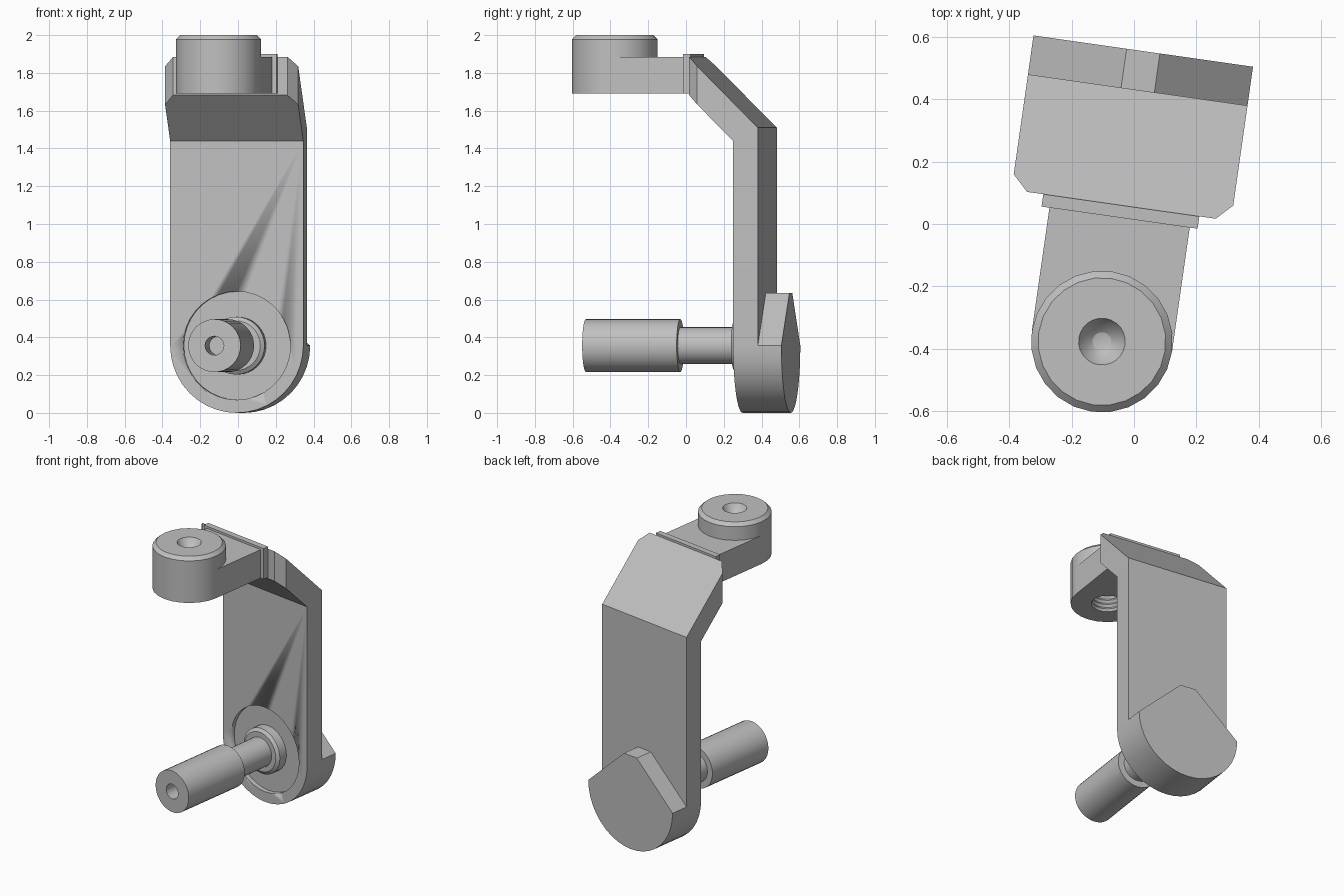
import bpy, bmesh, math
from mathutils import Matrix

if "Cube" in bpy.data.objects:
    bpy.data.objects.remove(bpy.data.objects["Cube"])

grey = bpy.data.materials.new("plain_grey")
grey.use_nodes = True
grey.diffuse_color = (0.527, 0.527, 0.527, 1)
grey.node_tree.nodes["Principled BSDF"].inputs["Base Color"].default_value = (0.527, 0.527, 0.527, 1)

# Whole part is turned slightly about the vertical hub axis
PLACE = Matrix.Translation((-0.103, -0.3775, 0)) @ Matrix.Rotation(math.radians(-8.1), 4, 'Z')
HALF = 0.356          # plate half width and bottom radius
AXIS_Z = 0.356        # height of the shaft axis
HUB_R = 0.2275
PLATE_FRONT, PLATE_BACK = 0.684, 0.816
ARM_END, BRACKET_FRONT = 0.402, 0.442
ARM_LOW, ARM_TOP = 1.692, 1.885


def finish(name, bm):
    bmesh.ops.remove_doubles(bm, verts=bm.verts, dist=1e-5)
    bmesh.ops.recalc_face_normals(bm, faces=bm.faces)
    bm.transform(PLACE)
    mesh = bpy.data.meshes.new(name)
    bm.to_mesh(mesh)
    bm.free()
    mesh.materials.append(grey)
    obj = bpy.data.objects.new(name, mesh)
    bpy.context.collection.objects.link(obj)
    bpy.ops.object.select_all(action='DESELECT')
    obj.select_set(True)
    bpy.context.view_layer.objects.active = obj
    bpy.ops.object.shade_smooth_by_angle(angle=math.radians(25))
    return obj


def prism(outline, axis, low, high):
    """Extrude a closed 2D outline along x, y or z."""
    bm = bmesh.new()

    def put(p, d):
        return {'x': (d, p[0], p[1]), 'y': (p[0], d, p[1]), 'z': (p[0], p[1], d)}[axis]

    face = bm.faces.new([bm.verts.new(put(p, low)) for p in outline])
    new = bmesh.ops.extrude_face_region(bm, geom=[face])["geom"]
    shift = [b - a for a, b in zip(put((0, 0), low), put((0, 0), high))]
    bmesh.ops.translate(bm, vec=shift, verts=[g for g in new if isinstance(g, bmesh.types.BMVert)])
    return bm


def lathe(profile, axis, centre, steps):
    """Spin a (radius, distance) profile about y or z."""
    bm = bmesh.new()
    verts = [bm.verts.new((r, d, centre) if axis == 'y' else (r, 0, d)) for r, d in profile]
    edges = [bm.edges.new(pair) for pair in zip(verts, verts[1:])]
    bmesh.ops.spin(bm, geom=verts + edges, cent=(0, 0, centre), steps=steps,
                   axis=(0, 1, 0) if axis == 'y' else (0, 0, 1), angle=math.tau)
    return bm


def arc(radius, start, end, steps, centre=0):
    angles = [math.radians(start + (end - start) * i / steps) for i in range(steps + 1)]
    return [(radius * math.cos(a), centre + radius * math.sin(a)) for a in angles]


# Upright plate with a round foot and a shallow circular recess
foot = arc(HALF, 180, 360, 20, AXIS_Z)
plate = finish("upright_plate", prism(foot + [(HALF, 1.44), (-HALF, 1.44)], 'y', PLATE_FRONT, PLATE_BACK))
cutter = finish("recess_cutter", prism(arc(0.287, 0, 350, 35, AXIS_Z), 'y', 0.6, PLATE_FRONT + 0.03))
cutter.hide_render = True
bpy.context.view_layer.objects.active = plate
cut = plate.modifiers.new("recess", 'BOOLEAN')
cut.operation, cut.solver, cut.object = 'DIFFERENCE', 'EXACT', cutter
bpy.ops.object.modifier_apply(modifier=cut.name)
bpy.data.objects.remove(cutter)

# Slanted upper plate with clipped front corners
bm = prism([(BRACKET_FRONT, ARM_LOW - 0.01), (BRACKET_FRONT, ARM_TOP), (PLATE_BACK, 1.51),
            (PLATE_BACK, 1.44), (PLATE_FRONT, 1.44)], 'x', -HALF, HALF)
corners = [e for e in bm.edges
           if all(abs(v.co.y - BRACKET_FRONT) < 1e-4 for v in e.verts)
           and abs(e.verts[0].co.x - e.verts[1].co.x) < 1e-4]
bmesh.ops.bevel(bm, geom=corners, offset=0.05, segments=1, affect='EDGES')
finish("slanted_plate", bm)

# Thin flange between the slanted plate and the arm
finish("flange", prism([(-0.253, ARM_END), (0.253, ARM_END), (0.253, BRACKET_FRONT),
                        (-0.253, BRACKET_FRONT)], 'z', ARM_LOW, 1.9))

# Arm, hollowed where it wraps the hub
finish("arm", prism(arc(0.17, 0, 180, 12) + [(-HUB_R, 0), (-HUB_R, ARM_END), (HUB_R, ARM_END), (HUB_R, 0)],
                    'z', ARM_LOW, ARM_TOP))

# Hub with a chamfered rim, cupped top and threaded socket below
cup = [(x, 2.0 + y) for x, y in [(0, -0.06), (0.03, -0.053), (0.055, -0.033), (0.075, 0)]]
thread = []
for i in range(5):
    z = ARM_LOW + 0.03 * i
    thread += [(0.1, z), (0.09, z + 0.015)]
rim = [(0.205, 2.0), (HUB_R, 1.978), (HUB_R, ARM_LOW)]
finish("hub", lathe(cup + rim + thread + [(0.09, 1.86), (0, 1.86)], 'z', 0, 24))

# Stepped shaft with a drilled end and a collar seated in the recess
finish("shaft", lathe([(0, 0), (0.05, 0), (0.05, -0.154), (0.14, -0.154), (0.14, 0.351),
                       (0.0975, 0.351), (0.0975, 0.64), (0.132, 0.64), (0.153, 0.655),
                       (0.153, 0.73), (0, 0.73)], 'y', AXIS_Z, 32))

# Pointed lug behind the foot
finish("back_lug", prism(foot + [(0.054, 0.635), (-0.054, 0.635)], 'y', PLATE_BACK, 0.942))
